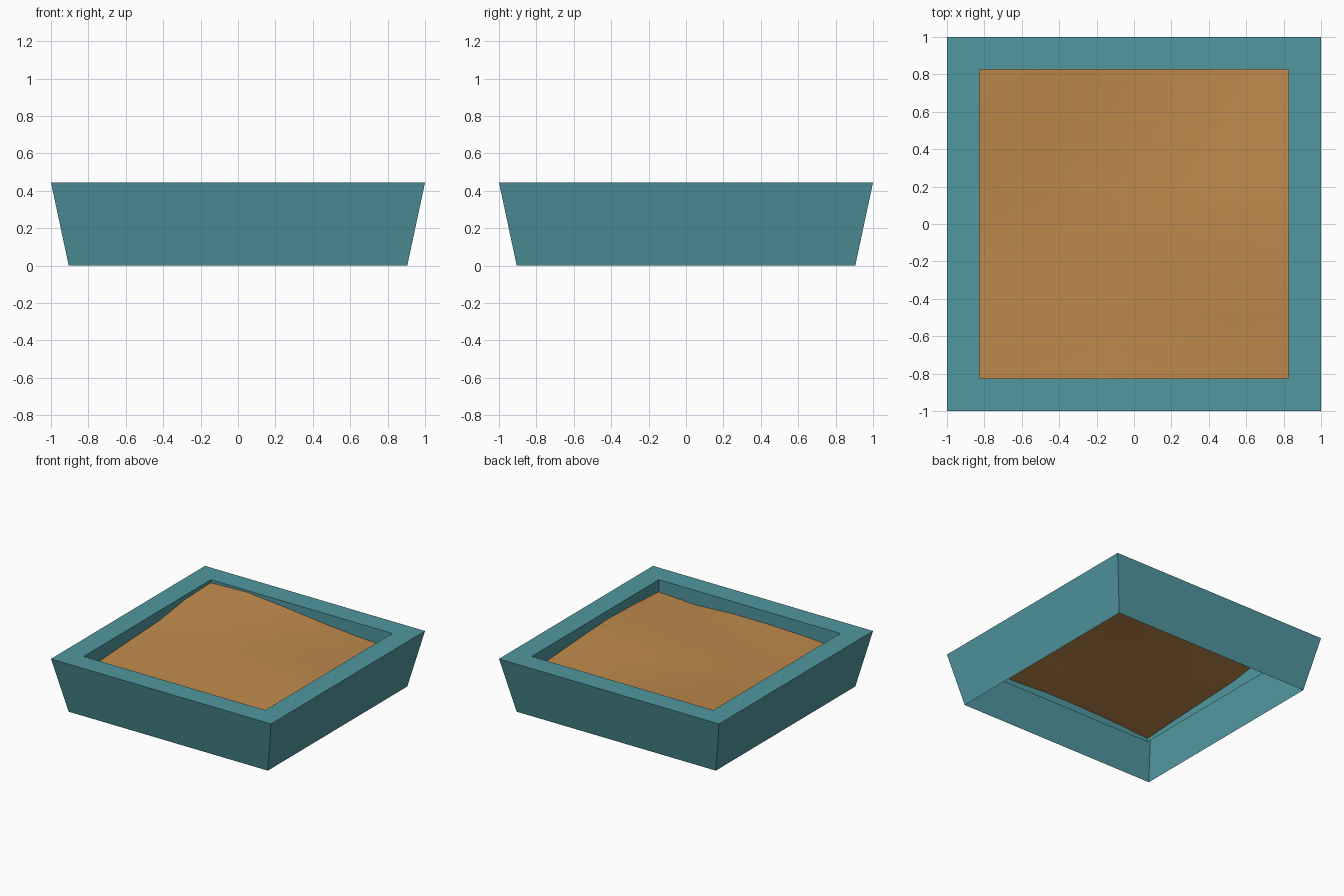
import bpy, bmesh

if "Cube" in bpy.data.objects:
    bpy.data.objects.remove(bpy.data.objects["Cube"])


def material(name, rgb):
    m = bpy.data.materials.new(name)
    m.diffuse_color = (*rgb, 1.0)
    m.use_nodes = True
    m.node_tree.nodes["Principled BSDF"].inputs["Base Color"].default_value = m.diffuse_color
    return m


def add_object(name, bm, mat):
    me = bpy.data.meshes.new(name)
    bm.to_mesh(me)
    bm.free()
    me.materials.append(mat)
    ob = bpy.data.objects.new(name, me)
    bpy.context.collection.objects.link(ob)
    return ob


teal = material("teal", (0.082, 0.312, 0.350))
sand = material("sand_brown", (0.527, 0.254, 0.072))

# Tray frame: open shell of square rings (half width, height)
# tapered outer wall -> flat rim -> short inner lip
profile = [(0.905, 0.0), (1.0, 0.445), (0.825, 0.445), (0.825, 0.285)]
corners = [(-1, -1), (1, -1), (1, 1), (-1, 1)]
bm = bmesh.new()
rings = [[bm.verts.new((h * x, h * y, z)) for x, y in corners] for h, z in profile]
for lo, hi in zip(rings, rings[1:]):
    for i in range(4):
        j = (i + 1) % 4
        bm.faces.new((lo[i], lo[j], hi[j], hi[i]))
add_object("tray_frame", bm, teal)

# Sand fill: gently uneven sheet, rows run from front to back
heights = [
    (.315, .335, .345, .345, .327, .345),
    (.335, .340, .340, .340, .350, .365),
    (.350, .355, .365, .380, .385, .375),
    (.365, .365, .370, .375, .375, .360),
    (.410, .400, .380, .365, .350, .340),
    (.420, .430, .400, .365, .335, .320),
]
bm = bmesh.new()
step = 1.65 / 5
grid = [[bm.verts.new((-0.825 + c * step, -0.825 + r * step, z))
         for c, z in enumerate(row)] for r, row in enumerate(heights)]
for r in range(5):
    for c in range(5):
        f = bm.faces.new((grid[r][c], grid[r][c + 1],
                          grid[r + 1][c + 1], grid[r + 1][c]))
        f.smooth = True
add_object("sand_fill", bm, sand)
